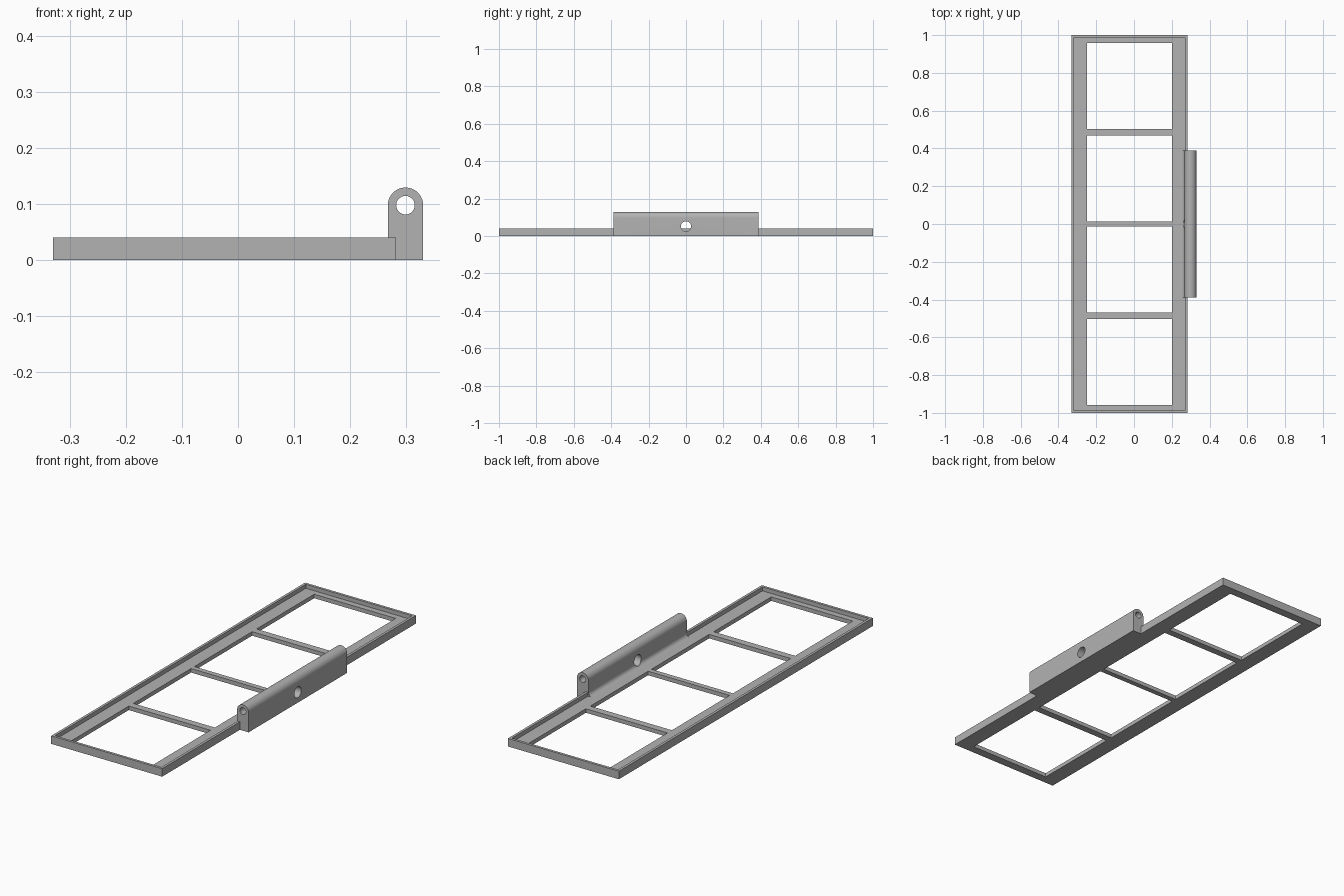
import bpy, bmesh
from math import pi, sin, cos, radians
from mathutils import Matrix, Vector

if "Cube" in bpy.data.objects:
    bpy.data.objects.remove(bpy.data.objects["Cube"], do_unlink=True)

# Main dimensions
LEFT, RIGHT = -0.33, 0.282
HEIGHT, FLOOR, RIM = 0.04, 0.02, 0.013
HINGE_IN, HINGE_OUT, PIN_Z = 0.267, 0.33, 0.098
HINGE_HALF, FILLET = 0.388, 0.02

grey = bpy.data.materials.new("plain grey")
grey.use_nodes = True
grey.diffuse_color = (0.45, 0.45, 0.45, 1)
grey.node_tree.nodes["Principled BSDF"].inputs["Base Color"].default_value = grey.diffuse_color


def finish(name, bm):
    bmesh.ops.recalc_face_normals(bm, faces=bm.faces)
    mesh = bpy.data.meshes.new(name)
    bm.to_mesh(mesh)
    bm.free()
    mesh.materials.append(grey)
    obj = bpy.data.objects.new(name, mesh)
    bpy.context.collection.objects.link(obj)
    return obj


def box(name, low, high):
    bm = bmesh.new()
    low, high = Vector(low), Vector(high)
    bmesh.ops.create_cube(bm, size=1, matrix=Matrix.Translation((low + high) / 2)
                          @ Matrix.Diagonal((*(high - low), 1)))
    return finish(name, bm)


def rod(name, radius, length, centre, axis):
    bm = bmesh.new()
    turn = Matrix.Rotation(pi / 2, 4, axis)
    bmesh.ops.create_cone(bm, cap_ends=True, segments=48, radius1=radius, radius2=radius,
                          depth=length, matrix=Matrix.Translation(centre) @ turn)
    return finish(name, bm)


def cut(obj, cutters):
    bpy.context.view_layer.objects.active = obj
    for cutter in cutters:
        cutter.hide_render = True
        mod = obj.modifiers.new("cut", "BOOLEAN")
        mod.operation, mod.solver, mod.object = "DIFFERENCE", "EXACT", cutter
        bpy.ops.object.modifier_apply(modifier=mod.name)


def smooth(obj):
    bpy.ops.object.select_all(action="DESELECT")
    obj.select_set(True)
    bpy.context.view_layer.objects.active = obj
    bpy.ops.object.shade_smooth_by_angle(angle=radians(30))


# Tray frame: raised rim, sunken floor and four windows
frame = box("tray_frame", (LEFT, -1, 0), (RIGHT, 1, HEIGHT))
frame_cutters = [box("tray_cutter", (LEFT + RIM, -1 + RIM, FLOOR), (RIGHT - RIM, 1 - RIM, 1))]
for side in (-1, 1):
    for near, far in ((0.013, 0.468), (0.503, 0.957)):
        a, b = sorted((side * near, side * far))
        frame_cutters.append(box("window_cutter", (-0.25, a, -1), (0.20, b, 1)))

# Hinge barrel: rounded top, filleted foot on the tray floor
mid, radius = (HINGE_IN + HINGE_OUT) / 2, (HINGE_OUT - HINGE_IN) / 2
profile = [(RIGHT, FLOOR), (RIGHT, 0), (HINGE_OUT, 0)]
for i in range(25):
    t = pi * i / 24
    profile.append((mid + radius * cos(t), PIN_Z + radius * sin(t)))
for i in range(9):
    t = pi / 2 * i / 8
    profile.append((HINGE_IN - FILLET * (1 - cos(t)), FLOOR + FILLET * (1 - sin(t))))

bm = bmesh.new()
face = bm.faces.new([bm.verts.new((x, -HINGE_HALF, z)) for x, z in profile])
swept = bmesh.ops.extrude_face_region(bm, geom=[face])["geom"]
bmesh.ops.translate(bm, vec=(0, 2 * HINGE_HALF, 0),
                    verts=[v for v in swept if isinstance(v, bmesh.types.BMVert)])
hinge = finish("hinge_barrel", bm)

# Pin bore along the barrel and a cross hole through its middle
pin_bore = rod("pin_cutter", 0.0165, 2, (mid, 0, PIN_Z), "X")
cross_hole = rod("cross_cutter", 0.027, 0.2, (mid, 0, 0.052), "Y")

cut(frame, frame_cutters + [cross_hole])
cut(hinge, [pin_bore, cross_hole])
for helper in frame_cutters + [pin_bore, cross_hole]:
    bpy.data.objects.remove(helper, do_unlink=True)
for part in (frame, hinge):
    smooth(part)
